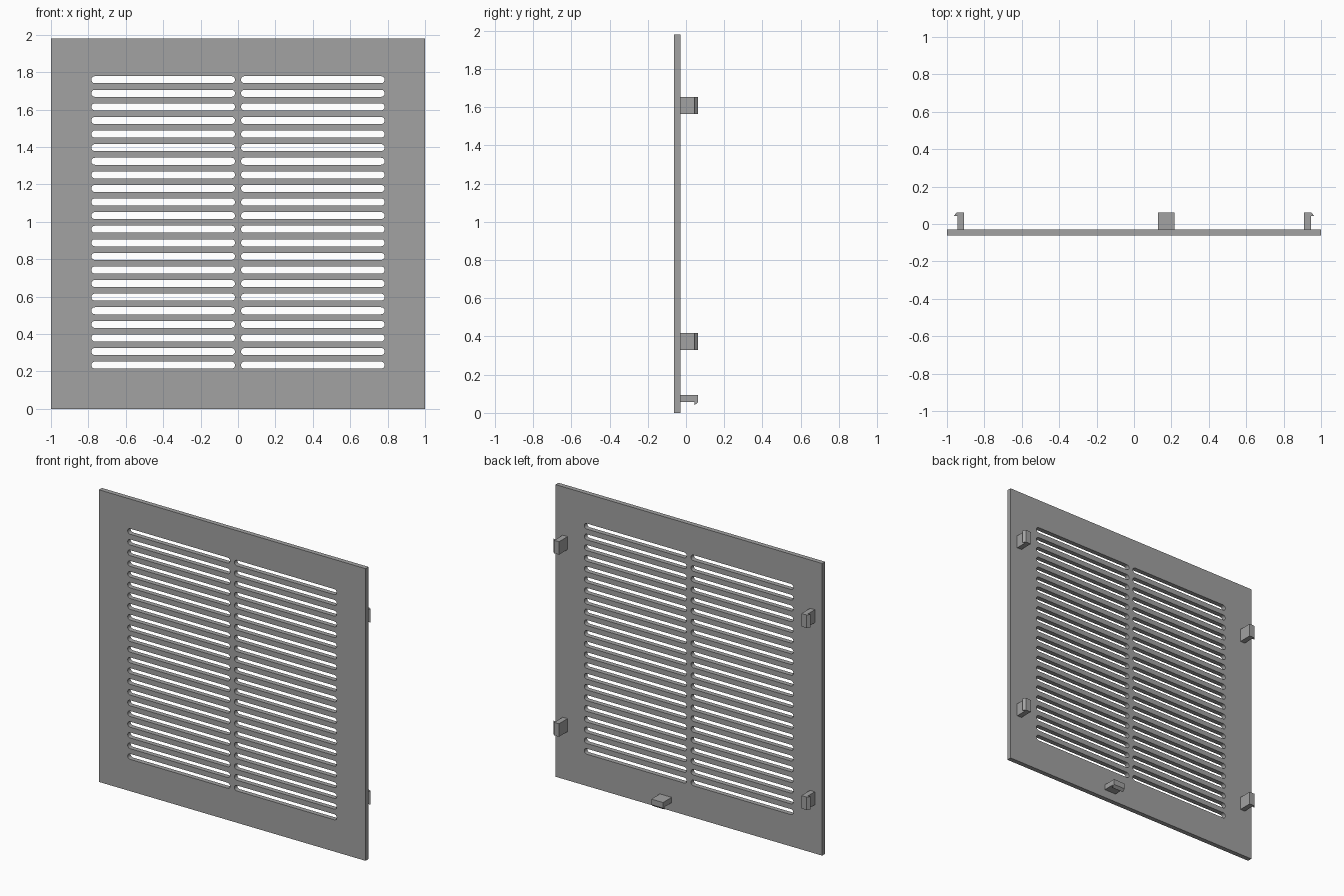
import bpy
import bmesh
from math import sin, cos, pi
from mathutils import Matrix, Vector

if "Cube" in bpy.data.objects:
    bpy.data.objects.remove(bpy.data.objects["Cube"], do_unlink=True)

HEIGHT = 1.98
FRONT, BACK, CLIP_END = -0.062, -0.03, 0.062

grey = bpy.data.materials.new("grey plastic")
grey.use_nodes = True
colour = (0.36, 0.36, 0.36, 1)
grey.diffuse_color = colour
grey.node_tree.nodes["Principled BSDF"].inputs["Base Color"].default_value = colour


def add_object(name, mesh):
    mesh.materials.clear()
    mesh.materials.append(grey)
    obj = bpy.data.objects.new(name, mesh)
    bpy.context.collection.objects.link(obj)
    return obj


def add_outline(curve, points):
    spline = curve.splines.new("POLY")
    spline.points.add(len(points) - 1)
    for point, (x, z) in zip(spline.points, points):
        point.co = (x, z, 0, 1)
    spline.use_cyclic_u = True


def slot_outline(x0, x1, z, radius, steps=10):
    """Round-ended slot between x0 and x1, centred on height z."""
    points = []
    for cx, start in ((x1 - radius, -pi / 2), (x0 + radius, pi / 2)):
        for i in range(steps + 1):
            a = start + pi * i / steps
            points.append((cx + radius * cos(a), z + radius * sin(a)))
    return points


# Panel: a filled outline with two columns of slots, given thickness
curve = bpy.data.curves.new("panel_outline", "CURVE")
curve.dimensions = "2D"
curve.fill_mode = "BOTH"
curve.extrude = (BACK - FRONT) / 2
add_outline(curve, [(-1, 0), (1, 0), (1, HEIGHT), (-1, HEIGHT)])
ROWS, LOW, HIGH = 22, 0.234, 1.76
for row in range(ROWS):
    z = LOW + (HIGH - LOW) * row / (ROWS - 1)
    for x0, x1 in ((-0.784, -0.016), (0.016, 0.784)):
        add_outline(curve, slot_outline(x0, x1, z, 0.0188))

outline = bpy.data.objects.new("panel_outline", curve)
bpy.context.collection.objects.link(outline)
bpy.context.view_layer.update()
mesh = bpy.data.meshes.new_from_object(outline)
bpy.data.objects.remove(outline, do_unlink=True)
mesh.transform(Matrix.Translation((0, (FRONT + BACK) / 2, 0)) @ Matrix.Rotation(pi / 2, 4, "X"))

# Weld the faces to the walls
bm = bmesh.new()
bm.from_mesh(mesh)
bmesh.ops.remove_doubles(bm, verts=bm.verts, dist=0.0001)
bmesh.ops.recalc_face_normals(bm, faces=bm.faces)
bm.to_mesh(mesh)
bm.free()
panel = add_object("panel", mesh)
bpy.context.view_layer.objects.active = panel
panel.select_set(True)
bpy.ops.object.shade_smooth_by_angle(angle=pi / 6)


def add_clip(name, origin, outward, along, width=0.088):
    """Barbed clip; its outer stem face passes through origin."""
    profile = [(-0.036, BACK - 0.002), (0, BACK - 0.002), (0, 0.044),
               (0.018, 0.044), (0.002, CLIP_END), (-0.036, CLIP_END)]
    origin, outward, along = Vector(origin), Vector(outward), Vector(along)
    bm = bmesh.new()
    face = bm.faces.new([bm.verts.new(origin + outward * d + Vector((0, y, 0)) - along * width / 2)
                         for d, y in profile])
    top = bmesh.ops.extrude_face_region(bm, geom=[face])["geom"]
    bmesh.ops.translate(bm, vec=along * width,
                        verts=[v for v in top if isinstance(v, bmesh.types.BMVert)])
    bmesh.ops.recalc_face_normals(bm, faces=bm.faces)
    mesh = bpy.data.meshes.new(name)
    bm.to_mesh(mesh)
    bm.free()
    add_object(name, mesh)


# Two clips on each side, and one near the bottom edge
for side, sign in (("left", 1), ("right", -1)):
    for level, z in (("lower", 0.374), ("upper", 1.608)):
        add_clip(f"{side}_{level}_clip", (sign * 0.945, 0, z), (sign, 0, 0), (0, 0, 1))
add_clip("bottom_clip", (0.173, 0, 0.057), (0, 0, -1), (1, 0, 0))
